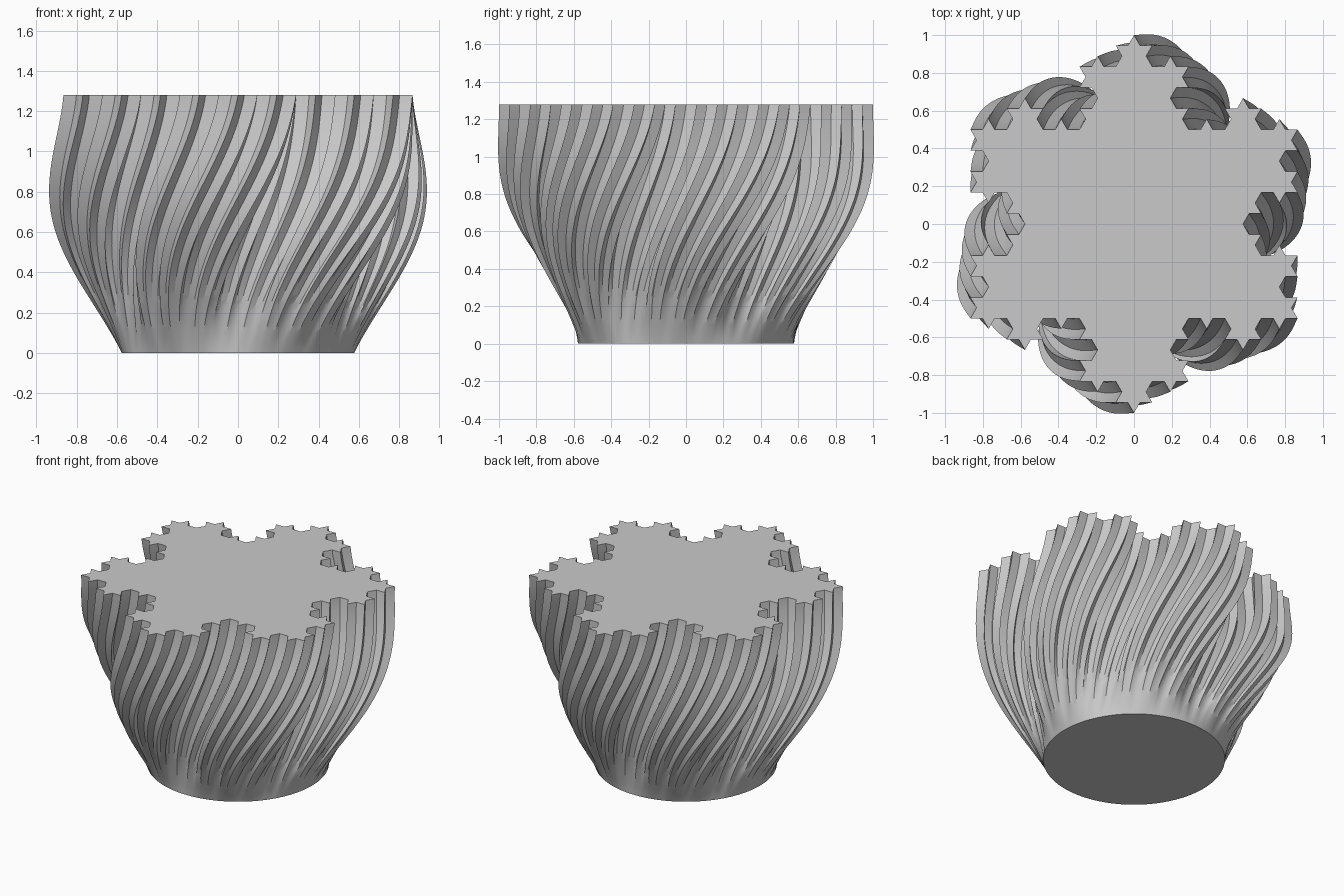
import bpy, bmesh, math
from mathutils import Vector, Matrix

cube = bpy.data.objects.get("Cube")
if cube:
    bpy.data.objects.remove(cube, do_unlink=True)

HEIGHT = 1.28
BASE_RADIUS = 1 / math.sqrt(3)
TWIST = math.radians(33)
SWELL = 0.13
ROWS = 48
LEVELS = 3


def snowflake(levels):
    """Closed counter-clockwise fractal outline with unit circumradius."""
    pts = [Vector((math.cos(a), math.sin(a)))
           for a in (math.radians(90 + 120 * i) for i in range(3))]
    outward = Matrix.Rotation(-math.pi / 3, 2)
    for _ in range(levels):
        finer = []
        for i, p in enumerate(pts):
            third = (pts[(i + 1) % len(pts)] - p) / 3
            finer += [p, p + third, p + third + outward @ third, p + 2 * third]
        pts = finer
    return pts


# Outlines of the rim (snowflake) and the foot (circle), matched point by point
rim = snowflake(LEVELS)
count = len(rim)
foot = [BASE_RADIUS * Vector((math.cos(a), math.sin(a)))
        for a in (math.pi / 2 + math.tau * i / count for i in range(count))]

# Twisted body: the circle morphs into the snowflake and bulges at mid height
bm = bmesh.new()
rings = []
for row in range(ROWS + 1):
    t = row / ROWS
    blend = 1 - (1 - t) ** 1.35
    swell = 1 + SWELL * max(0, math.sin(math.pi * t)) ** 1.5
    ease = 0.6 * t * t * (3 - 2 * t) + 0.4 * t
    turn = Matrix.Rotation(-TWIST * (1 - ease), 2)
    ring = []
    for f, k in zip(foot, rim):
        p = turn @ f.lerp(k, blend) * swell
        ring.append(bm.verts.new((p.x, p.y, HEIGHT * t)))
    rings.append(ring)

for low, high in zip(rings, rings[1:]):
    for i in range(count):
        j = (i + 1) % count
        bm.faces.new((low[i], low[j], high[j], high[i]))

# Flat underside and top
bm.faces.new(rings[0][::-1])
bm.faces.new(rings[-1])

mesh = bpy.data.meshes.new("twisted_vase")
bm.to_mesh(mesh)
bm.free()
vase = bpy.data.objects.new("twisted_vase", mesh)
bpy.context.collection.objects.link(vase)

# Plain grey material
grey = bpy.data.materials.new("plain_grey")
grey.use_nodes = True
color = (0.59, 0.59, 0.59, 1)
grey.diffuse_color = color
grey.node_tree.nodes["Principled BSDF"].inputs["Base Color"].default_value = color
mesh.materials.append(grey)

# Smooth along the flutes, sharp on their ridges
bpy.ops.object.select_all(action="DESELECT")
vase.select_set(True)
bpy.context.view_layer.objects.active = vase
bpy.ops.object.shade_smooth_by_angle(angle=math.radians(30))
